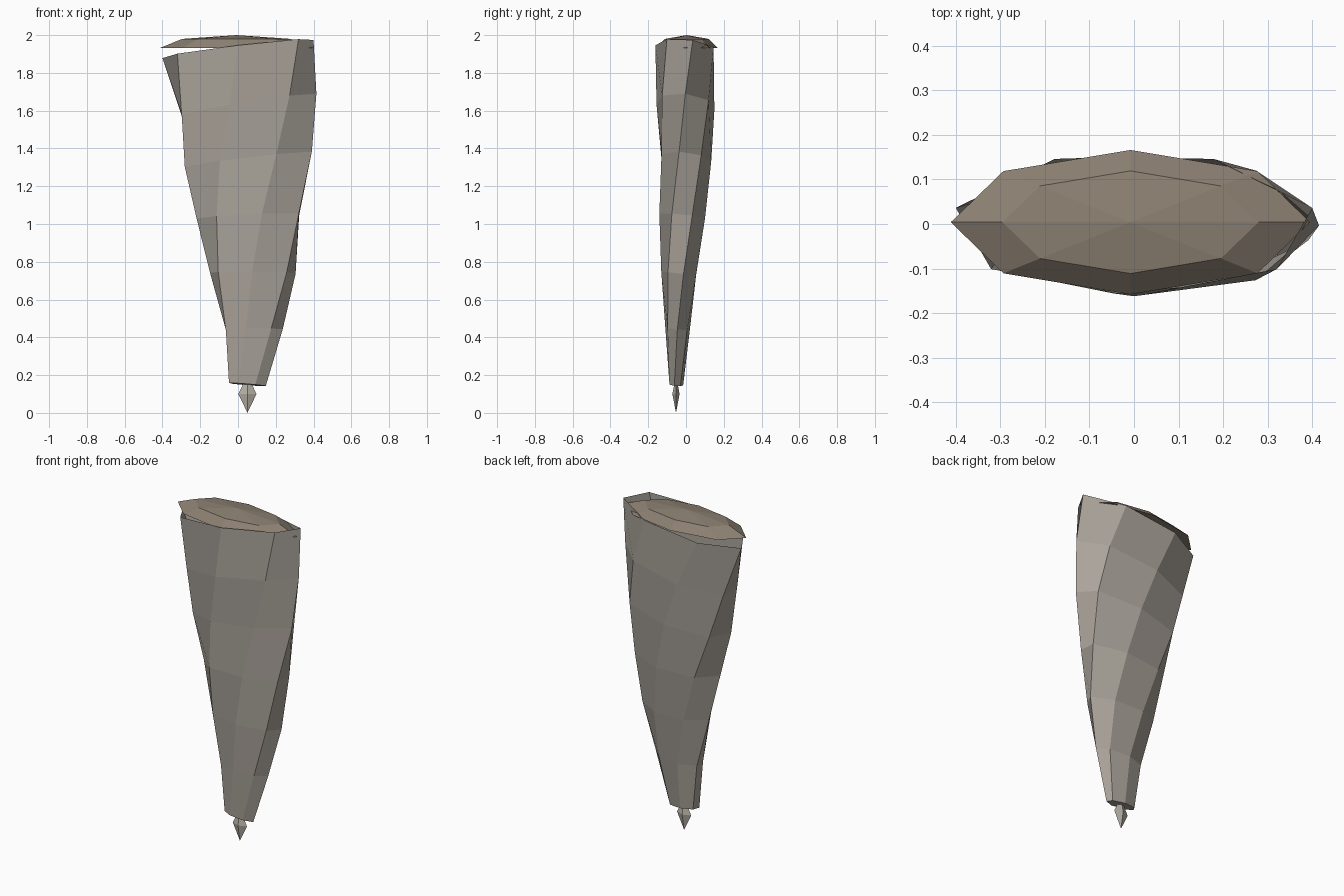
import bpy, bmesh, math

if "Cube" in bpy.data.objects:
    bpy.data.objects.remove(bpy.data.objects["Cube"])


def material(name, rgb):
    m = bpy.data.materials.new(name)
    m.diffuse_color = (*rgb, 1)
    m.use_nodes = True
    m.node_tree.nodes["Principled BSDF"].inputs["Base Color"].default_value = m.diffuse_color
    return m


def make_object(name, bm, mat):
    bmesh.ops.recalc_face_normals(bm, faces=bm.faces)
    me = bpy.data.meshes.new(name)
    bm.to_mesh(me)
    bm.free()
    me.materials.append(mat)
    ob = bpy.data.objects.new(name, me)
    bpy.context.collection.objects.link(ob)
    return ob


def ring(bm, sides, centre, rx, ry, start=0.0, slope=(0, 0)):
    """Elliptical ring of vertices, optionally tilted."""
    cx, cy, cz = centre
    verts = []
    for i in range(sides):
        a = math.radians(start) + math.tau * i / sides
        dx, dy = rx * math.cos(a), ry * math.sin(a)
        verts.append(bm.verts.new((cx + dx, cy + dy,
                                   cz + slope[0] * dx + slope[1] * dy)))
    return verts


def bridge(bm, a, b):
    n = len(a)
    for i in range(n):
        j = (i + 1) % n
        bm.faces.new((a[i], a[j], b[j], b[i]))


def fan(bm, loop, tip):
    v = bm.verts.new(tip)
    for i in range(len(loop)):
        bm.faces.new((loop[i], loop[(i + 1) % len(loop)], v))


rock = material("warm_grey_rock", (0.40, 0.366, 0.323))
dark_rock = material("brown_rock", (0.262, 0.216, 0.168))
pale_rock = material("pale_rock", (0.468, 0.434, 0.381))

# Tapered, bent and twisted seven-sided spike, open under the cap
# cx, cy, z, rx, ry, tilt along x
levels = [
    (0.000, 0.000, 1.93, 0.41, 0.162, 0.12),
    (0.040, -0.003, 1.63, 0.375, 0.157, 0.16),
    (0.055, -0.005, 1.34, 0.345, 0.138, 0.12),
    (0.066, -0.020, 1.04, 0.285, 0.124, 0.04),
    (0.078, -0.034, 0.74, 0.232, 0.097, -0.01),
    (0.079, -0.045, 0.44, 0.158, 0.066, 0.02),
    (0.050, -0.053, 0.15, 0.100, 0.038, -0.08),
]
bm = bmesh.new()
rings = [ring(bm, 7, (cx, cy, z), rx, ry, -38.6 - 13 * k, (tilt, -0.1))
         for k, (cx, cy, z, rx, ry, tilt) in enumerate(levels)]
for a, b in zip(rings, rings[1:]):
    bridge(bm, a, b)
bm.faces.new(rings[-1])
make_object("stone_spike", bm, rock)

# Low eight-sided dome on top
bm = bmesh.new()
outer = ring(bm, 8, (-0.008, 0.004, 1.933), 0.403, 0.162)
inner = ring(bm, 8, (-0.008, 0.004, 1.98), 0.287, 0.115)
bridge(bm, outer, inner)
fan(bm, inner, (-0.008, 0.004, 2.0))
bm.faces.new(outer)
make_object("top_cap", bm, dark_rock)

# Small pointed drip at the tip
bm = bmesh.new()
belt = ring(bm, 4, (0.05, -0.053, 0.10), 0.048, 0.019)
fan(bm, belt, (0.05, -0.053, 0.0))
fan(bm, belt, (0.05, -0.053, 0.20))
make_object("tip_drip", bm, pale_rock)
